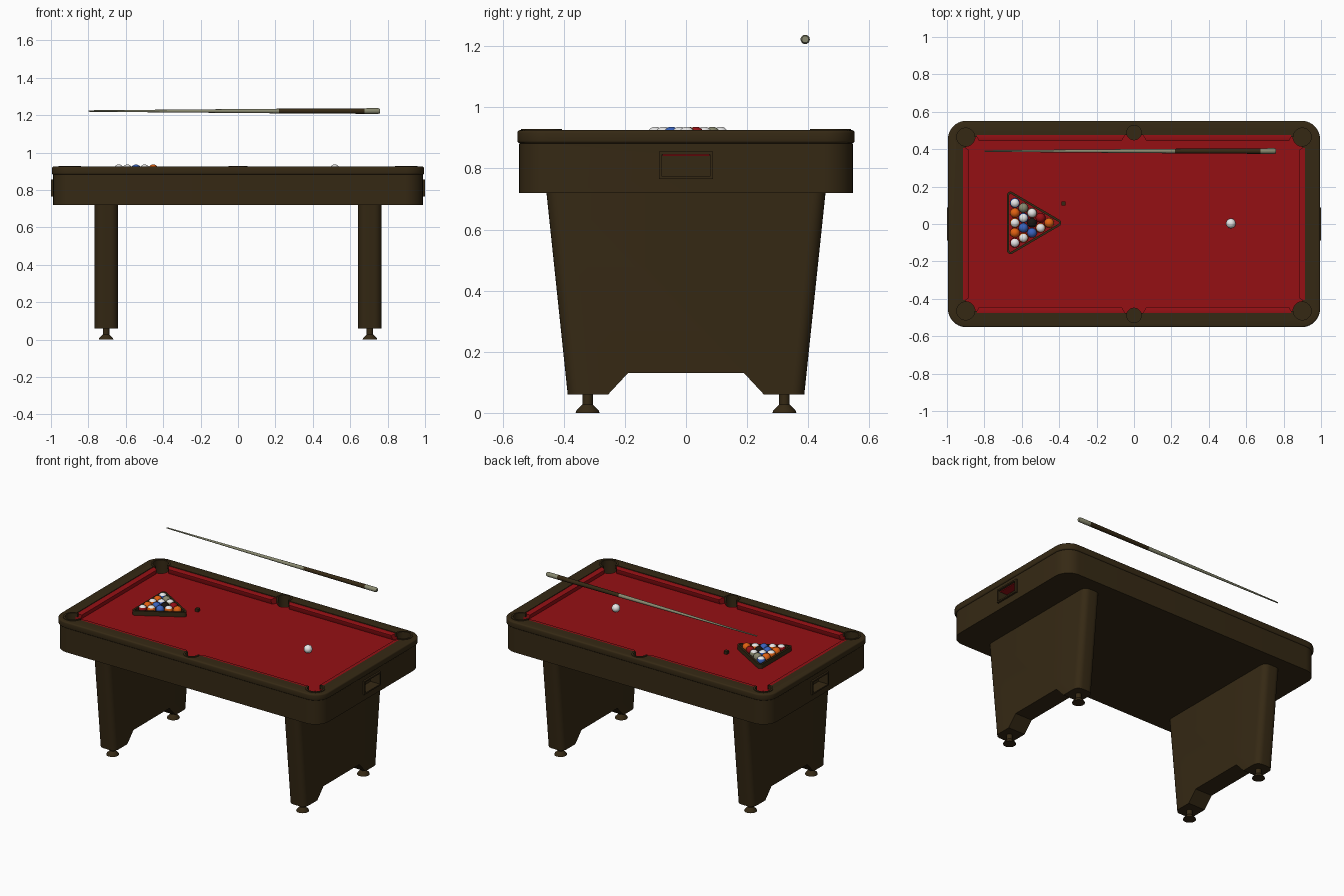
import bpy, bmesh, math
from mathutils import Matrix

if "Cube" in bpy.data.objects:
    bpy.data.objects.remove(bpy.data.objects["Cube"])

def mat(name, r, g, b):
    m = bpy.data.materials.new(name)
    m.diffuse_color = (r, g, b, 1)
    m.use_nodes = True
    m.node_tree.nodes["Principled BSDF"].inputs["Base Color"].default_value = m.diffuse_color
    return m

BROWN = mat("dark_wood", 0.036, 0.022, 0.007)
FELT = mat("red_felt", 0.30, 0.005, 0.007)
WHITE = mat("white", 0.80, 0.80, 0.80)
ORANGE = mat("orange", 0.75, 0.12, 0.006)
BLUE = mat("blue", 0.04, 0.12, 0.50)
TAN = mat("pale_wood", 0.25, 0.25, 0.16)
BLACK = mat("black", 0.01, 0.008, 0.006)

def finish(name, bm, mats, smooth=True):
    bmesh.ops.recalc_face_normals(bm, faces=bm.faces)
    me = bpy.data.meshes.new(name)
    bm.to_mesh(me)
    bm.free()
    for m in mats:
        me.materials.append(m)
    ob = bpy.data.objects.new(name, me)
    bpy.context.collection.objects.link(ob)
    if smooth:
        smooth_shade(ob)
    return ob

def activate(ob):
    bpy.ops.object.select_all(action='DESELECT')
    ob.select_set(True)
    bpy.context.view_layer.objects.active = ob

def smooth_shade(ob):
    activate(ob)
    bpy.ops.object.shade_smooth_by_angle(angle=math.radians(35))

def prism(name, pts, z0, z1, m, bevel=0):
    """Extrude an xy outline from z0 to z1."""
    bm = bmesh.new()
    f = bm.faces.new([bm.verts.new((x, y, z0)) for x, y in pts])
    ext = bmesh.ops.extrude_face_region(bm, geom=[f])
    for v in ext['geom']:
        if isinstance(v, bmesh.types.BMVert):
            v.co.z = z1
    if bevel:
        es = [e for e in bm.edges if abs(e.verts[0].co.z - e.verts[1].co.z) < 1e-5]
        bmesh.ops.bevel(bm, geom=es, offset=bevel, segments=3, profile=0.5, affect='EDGES')
    return finish(name, bm, [m])

def box(name, x0, x1, y0, y1, z0, z1, m):
    return prism(name, [(x0, y0), (x1, y0), (x1, y1), (x0, y1)], z0, z1, m)

def arc(cx, cy, r, a0, a1, n):
    return [(cx + r * math.cos(math.radians(a0 + (a1 - a0) * i / n)),
             cy + r * math.sin(math.radians(a0 + (a1 - a0) * i / n))) for i in range(n + 1)]

def rounded(hx, hy, r):
    pts = []
    for i, (sx, sy) in enumerate([(1, 1), (-1, 1), (-1, -1), (1, -1)]):
        pts += arc(sx * (hx - r), sy * (hy - r), r, i * 90, i * 90 + 90, 10)
    return pts

def lathe(name, prof, place, mats, n=24, rule=None):
    """Spin (radius, height) points round z; rule(height) picks the material."""
    bm = bmesh.new()
    rings = [[bm.verts.new((r * math.cos(2 * math.pi * i / n), r * math.sin(2 * math.pi * i / n), h))
              for i in range(n)] for r, h in prof]
    for a, b in zip(rings, rings[1:]):
        for i in range(n):
            f = bm.faces.new((a[i], a[(i + 1) % n], b[(i + 1) % n], b[i]))
            if rule:
                f.material_index = rule(f.calc_center_median().z)
    bm.faces.new(rings[0])
    f = bm.faces.new(rings[-1])
    if rule:
        f.material_index = rule(prof[-1][1])
    bm.transform(place)
    return finish(name, bm, mats)

def cut(ob, cutters):
    activate(ob)
    for c in cutters:
        md = ob.modifiers.new("cut", 'BOOLEAN')
        md.operation, md.object, md.solver = 'DIFFERENCE', c, 'EXACT'
        bpy.ops.object.modifier_apply(modifier=md.name)
    smooth_shade(ob)

# cabinet, cloth bed and top rail
BED = 0.884
body = prism("cabinet", rounded(0.988, 0.546, 0.10), 0.72, 0.882, BROWN)
bed = box("cloth_bed", -0.93, 0.93, -0.49, 0.49, 0.878, BED, FELT)
rail = prism("top_rail", rounded(0.995, 0.552, 0.10), 0.882, 0.925, BROWN, 0.009)

# pocket holes and the opening in the rail
pockets = [(sx * 0.90, sy * 0.465, math.degrees(math.atan2(sy, sx)), 135, 0.060)
           for sx in (-1, 1) for sy in (-1, 1)]
pockets += [(0, s * 0.49, s * 90, 105, 0.050) for s in (-1, 1)]
holes = [prism("pocket_cutter", arc(x, y, r - 0.01, 0, 352.5, 47), 0.80, 1.0, BROWN)
         for x, y, a, h, r in pockets]
opening = box("rail_cutter", -0.914, 0.914, -0.476, 0.476, 0.8, 1.0, BROWN)
ends = [box("return_cutter", min(s * 0.93, s * 1.1), max(s * 0.93, s * 1.1),
            -0.078, 0.078, 0.774, 0.846, BROWN) for s in (-1, 1)]
cut(rail, [opening] + holes)
cut(bed, holes)
cut(body, holes + ends)
for c in holes + ends + [opening]:
    bpy.data.objects.remove(c)

# pocket collars, open toward the cloth
for x, y, a, h, r in pockets:
    prism("pocket_collar", arc(x, y, r, a - h, a + h, 28) + arc(x, y, r - 0.012, a + h, a - h, 28),
          0.905, 0.929, BROWN)

# cushions: section is (distance out from the rail, height), ends cut at an angle
def cushion(name, length, place):
    bm = bmesh.new()
    sec = [(0, 0.88), (0, 0.921), (0.012, 0.922), (0.033, 0.916), (0.033, 0.908), (0.022, 0.88)]
    a, b = [[bm.verts.new((s * (length / 2 - d * 0.6), d, z)) for d, z in sec] for s in (-1, 1)]
    bm.faces.new(a)
    bm.faces.new(b)
    for i in range(6):
        j = (i + 1) % 6
        bm.faces.new((a[i], a[j], b[j], b[i]))
    bm.transform(place)
    finish(name, bm, [FELT])

for k in (0, 1):
    turn = Matrix.Rotation(math.pi * k, 4, 'Z')
    for s in (-1, 1):
        cushion("long_cushion", 0.80, turn @ Matrix.Translation((s * 0.447, -0.476, 0)))
    cushion("end_cushion", 0.83, turn @ Matrix.Rotation(math.pi / 2, 4, 'Z') @ Matrix.Translation((0, -0.914, 0)))

# ball return frames at both ends, with red lining above the opening
for s in (-1, 1):
    bm = bmesh.new()
    o = [(-0.088, 0.765), (0.088, 0.765), (0.088, 0.855), (-0.088, 0.855)]
    n = [(-0.078, 0.774), (0.078, 0.774), (0.078, 0.846), (-0.078, 0.846)]
    loops = [[bm.verts.new((s * x, y, z)) for y, z in p] for x, p in
             ((0.98, o), (1.0, o), (1.0, n), (0.98, n))]
    for i in range(4):
        for a, b in zip(loops, loops[1:] + loops[:1]):
            bm.faces.new((a[i], a[(i + 1) % 4], b[(i + 1) % 4], b[i]))
    finish("return_frame", bm, [BROWN])
    box("return_lining", min(s * 0.931, s * 0.985), max(s * 0.931, s * 0.985),
        -0.077, 0.077, 0.841, 0.8455, FELT)

# legs with rounded upright edges, and levelling feet
half = [(0.19, 0.13), (0.255, 0.06), (0.387, 0.06), (0.457, 0.725)]
outline = half + [(-y, z) for y, z in reversed(half)]
for s in (-1, 1):
    bm = bmesh.new()
    a, b = [[bm.verts.new((s * 0.705 + d, y, z)) for y, z in outline] for d in (-0.0625, 0.0625)]
    bm.faces.new(a)
    bm.faces.new(b)
    for i in range(8):
        bm.faces.new((a[i], a[(i + 1) % 8], b[(i + 1) % 8], b[i]))
    sides = [e for e in bm.edges if abs(e.verts[0].co.z - e.verts[1].co.z) > 0.5]
    bmesh.ops.bevel(bm, geom=sides, offset=0.04, segments=6, profile=0.5, affect='EDGES')
    finish("leg", bm, [BROWN])
    for y in (-0.322, 0.322):
        lathe("foot", [(0.039, 0), (0.037, 0.007), (0.017, 0.028), (0.017, 0.065)],
              Matrix.Translation((s * 0.705, y, 0)), [BROWN])

# balls: solids, and white ones with a coloured band round the middle
R = 0.0262
def ball(name, x, y, cap, band):
    prof = [(R * math.sin(math.pi * i / 16), -R * math.cos(math.pi * i / 16)) for i in range(1, 16)]
    lathe(name, prof, Matrix.Translation((x, y, BED + R)), [cap, band], 24,
          lambda h: int(abs(h) < R * 0.5))

ball("cue_ball", 0.518, 0.003, WHITE, WHITE)
rows = [[(WHITE, BLUE), (ORANGE, ORANGE), (WHITE, ORANGE), (ORANGE, ORANGE), (WHITE, FELT)],
        [(TAN, TAN), (WHITE, BLUE), (BLUE, BLUE), (WHITE, ORANGE)],
        [(WHITE, TAN), (BLACK, BLACK), (BLUE, BLUE)],
        [(FELT, FELT), (WHITE, ORANGE)],
        [(ORANGE, ORANGE)]]
for i, row in enumerate(rows):
    for j, (cap, band) in enumerate(row):
        ball("racked_ball", -0.637 + i * 0.0458, 0.006 + ((len(row) - 1) / 2 - j) * 0.0532, cap, band)

# triangular rack, a rounded outline offset inward
def tri(r):
    pts = []
    for x, y, a in ((-0.66, -0.142, 180), (-0.408, 0.006, -60), (-0.66, 0.154, 60)):
        pts += arc(x, y, r, a, a + 120, 8)
    return pts
bm = bmesh.new()
loops = [[bm.verts.new((x, y, z)) for x, y in tri(r)]
         for r, z in ((0.019, BED), (0.019, 0.914), (0.007, 0.914), (0.007, BED))]
for i in range(len(loops[0])):
    for a, b in zip(loops, loops[1:] + loops[:1]):
        j = (i + 1) % len(a)
        bm.faces.new((a[i], a[j], b[j], b[i]))
finish("ball_rack", bm, [BROWN])

# chalk cube
box("chalk", -0.387, -0.365, 0.098, 0.12, BED, BED + 0.02, BROWN)

# cue stick lying along x
lathe("cue_stick", [(0.0035, -0.80), (0.004, -0.79), (0.0105, 0.0), (0.0123, 0.22),
                    (0.0148, 0.675), (0.0152, 0.75), (0.011, 0.76)],
      Matrix.Translation((0, 0.39, 1.222)) @ Matrix.Rotation(math.pi / 2, 4, 'Y'),
      [TAN, BROWN], 20, lambda h: int(0.22 < h < 0.675))
